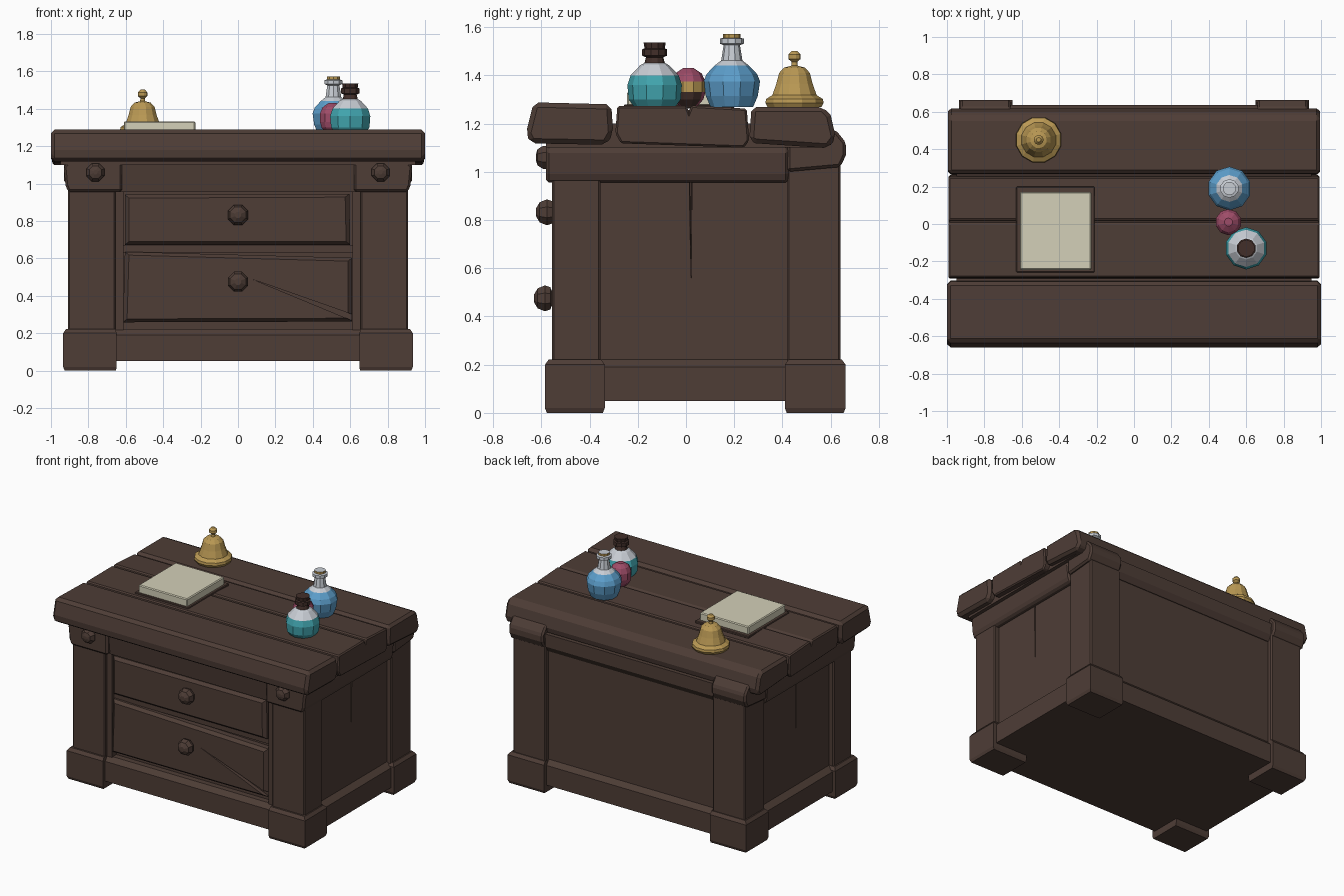
import bpy, bmesh, math
from mathutils import Vector, Matrix

if "Cube" in bpy.data.objects:
    bpy.data.objects.remove(bpy.data.objects["Cube"])


def srgb(r, g, b):
    f = lambda c: (c / 255 / 12.92) if c < 11 else ((c / 255 + 0.055) / 1.055) ** 2.4
    return (f(r), f(g), f(b), 1.0)


def material(name, *rgb):
    m = bpy.data.materials.new(name)
    m.diffuse_color = srgb(*rgb)
    m.use_nodes = True
    m.node_tree.nodes["Principled BSDF"].inputs["Base Color"].default_value = m.diffuse_color
    return m


WOOD = material("dark wood", 78, 61, 54)
CORK = material("dark cork", 66, 47, 42)
GOLD = material("old gold", 186, 153, 84)
PAPER = material("cream paper", 212, 208, 184)
BLUE = material("blue liquid", 92, 158, 203)
TEAL = material("teal liquid", 66, 166, 176)
PINK = material("pink glass", 158, 76, 104)
GLASS = material("pale glass", 200, 205, 212)


def finish(name, bm, mats, bevel=0, mirror=False, cutter=None):
    bmesh.ops.recalc_face_normals(bm, faces=bm.faces)
    me = bpy.data.meshes.new(name)
    bm.to_mesh(me)
    bm.free()
    for m in mats:
        me.materials.append(m)
    ob = bpy.data.objects.new(name, me)
    bpy.context.collection.objects.link(ob)
    if bevel:
        b = ob.modifiers.new("bevel", 'BEVEL')
        b.width, b.segments, b.limit_method = bevel, 1, 'ANGLE'
    if cutter:
        c = ob.modifiers.new("cut", 'BOOLEAN')
        c.object, c.operation, c.solver = cutter, 'DIFFERENCE', 'EXACT'
    if mirror:
        ob.modifiers.new("mirror", 'MIRROR').use_mirror_merge = False
    return ob


def loft(name, loops, mats, **kw):
    """Skin a list of equal-length point loops and cap the ends."""
    bm = bmesh.new()
    rings = [[bm.verts.new(p) for p in lp] for lp in loops]
    n = len(rings[0])
    for a, b in zip(rings, rings[1:]):
        for i in range(n):
            j = (i + 1) % n
            bm.faces.new((a[i], a[j], b[j], b[i]))
    bm.faces.new(rings[0][::-1])
    bm.faces.new(rings[-1])
    return finish(name, bm, mats, **kw)


def block(name, x, y, z, mat=WOOD, **kw):
    rect = lambda h: [(x[0], y[0], h), (x[1], y[0], h), (x[1], y[1], h), (x[0], y[1], h)]
    return loft(name, [rect(z[0]), rect(z[1])], [mat], **kw)


def extrude_x(name, profile, x0, x1, **kw):
    return loft(name, [[(x, y, z) for y, z in profile] for x in (x0, x1)], [WOOD], **kw)


def extrude_y(name, profile, y0, y1, **kw):
    return loft(name, [[(x, y, z) for x, z in profile] for y in (y0, y1)], [WOOD], **kw)


def lathe(name, profile, at, n, mats, rule=None, axis='Z', **kw):
    """Revolve (radius, height) points; rule(face centre, normal) picks the material."""
    bm = bmesh.new()
    rot = Matrix.Rotation(math.pi / 2, 4, 'X') if axis == 'Y' else Matrix()
    rings = [[bm.verts.new((r * math.cos(2 * math.pi * (i + .5) / n),
                            r * math.sin(2 * math.pi * (i + .5) / n), h))
              for i in range(n)] for r, h in profile]
    for a, b in zip(rings, rings[1:]):
        for i in range(n):
            j = (i + 1) % n
            bm.faces.new((a[i], a[j], b[j], b[i]))
    bm.faces.new(rings[0][::-1])
    bm.faces.new(rings[-1])
    bm.normal_update()
    for f in bm.faces:
        if rule:
            f.material_index = rule(f.calc_center_median(), f.normal)
    bm.transform(Matrix.Translation(at) @ rot)
    return finish(name, bm, mats, **kw)


# Cutters for the cracks in the side panel and the lower drawer
side_cut = loft("side_crack_cutter", [[(x, .02 - w, .97), (x, .02 + w, .97), (x, .022, .55)]
                                      for x, w in ((.85, .003), (.90, .009))], [WOOD])
drawer_cut = loft("drawer_crack_cutter", [[(.08, y, .487), (.64, y, .255), (.64, y, .29)]
                                          for y in (-.60, -.525)], [WOOD])
for c in (side_cut, drawer_cut):
    c.hide_render = True
    c.display_type = 'WIRE'

# Carcass and side panels
block("carcass", (-.855, .855), (-.49, .605), (.05, 1.14))
block("side_panel", (.83, .875), (-.40, .45), (.06, 1.1), mirror=True, cutter=side_cut)

# Posts, feet and flared back caps
for tag, py, fy in (("front", (-.556, -.355), (-.585, -.337)), ("back", (.42, .64), (.41, .662))):
    block(tag + "_post", (.655, .91), py, (.15, 1.1), bevel=.008, mirror=True)
    x0, x1, (y0, y1) = .65, .935, fy
    rect = lambda i, h: [(x0 + i * .2, y0 + i, h), (x1 - i, y0 + i, h),
                         (x1 - i, y1 - i, h), (x0 + i * .2, y1 - i, h)]
    loft(tag + "_foot", [rect(.008, 0), rect(0, .02), rect(0, .20), rect(.016, .222)],
         [WOOD], mirror=True)
extrude_x("back_cap", [(.42, 1.0), (.64, 1.02), (.664, 1.07), (.664, 1.12), (.62, 1.175), (.42, 1.175)],
          .66, .93, bevel=.012, mirror=True)

# Rails around the base and under the top
extrude_x("front_base_rail", [(-.45, .05), (-.56, .05), (-.56, .19), (-.53, .222), (-.45, .222)], -.66, .66)
extrude_x("back_base_rail", [(.55, .05), (.635, .05), (.635, .19), (.605, .222), (.55, .222)], -.66, .66)
extrude_y("side_base_rail", [(.80, .05), (.912, .05), (.912, .19), (.875, .222), (.80, .222)],
          -.35, .42, mirror=True)
extrude_y("side_top_rail", [(.62, .955), (.908, .955), (.922, .99), (.932, 1.09), (.90, 1.125), (.62, 1.125)],
          -.58, .425, bevel=.012, mirror=True)
extrude_x("front_top_rail", [(-.45, .955), (-.548, .955), (-.565, 1.10), (-.45, 1.125)], -.63, .63)
extrude_x("back_top_rail", [(.55, .99), (.61, .99), (.635, 1.03), (.635, 1.12), (.55, 1.12)], -.67, .67)
block("drawer_frame_stile", (.612, .66), (-.535, -.45), (.2, .96), mirror=True)
block("drawer_divider", (-.62, .62), (-.515, -.45), (.63, .67))


# Drawer fronts with sloping borders
def drawer(name, corners, **kw):
    cx = sum(p[0] for p in corners) / 4
    cz = sum(p[1] for p in corners) / 4
    inset = [(x - math.copysign(.022, x - cx), z - math.copysign(.018, z - cz)) for x, z in corners]
    loops = [[(x, y, z) for x, z in pts] for y, pts in
             ((-.45, corners), (-.53, corners), (-.552, inset))]
    loft(name, loops, [WOOD], **kw)


drawer("upper_drawer", [(-.605, .672), (.60, .672), (.595, .945), (-.605, .94)])
drawer("lower_drawer", [(-.615, .258), (.61, .262), (.61, .603), (-.605, .635)], cutter=drawer_cut)

# Knobs and corner rosettes
knob = [(.03, -.03), (.03, .0), (.05, .008), (.058, .03), (.045, .06), (.018, .075)]
lathe("upper_knob", knob, (0, -.547, .832), 8, [WOOD], axis='Y')
lathe("lower_knob", knob, (0, -.555, .475), 8, [WOOD], axis='Y')
lathe("corner_rosette", [(.052, -.02), (.052, .015), (.036, .038), (.012, .045)],
      (.762, -.578, 1.06), 8, [WOOD], axis='Y', mirror=True)

# Table top planks, the middle one grooved
extrude_x("front_plank", [(-.632, 1.288), (-.664, 1.16), (-.645, 1.118), (-.33, 1.112), (-.302, 1.16), (-.31, 1.28)],
          -1, 1, bevel=.02)
extrude_x("middle_plank", [(-.285, 1.272), (-.293, 1.16), (-.27, 1.118), (.24, 1.10), (.262, 1.13), (.252, 1.262),
                           (.022, 1.275), (.012, 1.25), (.002, 1.273)], -.992, .992, bevel=.008)
extrude_x("back_plank", [(.272, 1.268), (.262, 1.13), (.29, 1.118), (.59, 1.098), (.622, 1.14), (.60, 1.235), (.57, 1.268)],
          -.995, .995, bevel=.018)
block("top_underlay", (-.95, .95), (-.58, .57), (1.10, 1.2))

# Bell
lathe("bell", [(.115, 1.268), (.125, 1.285), (.122, 1.302), (.095, 1.318), (.078, 1.365), (.066, 1.41),
               (.045, 1.432), (.014, 1.44), (.012, 1.455), (.026, 1.468), (.026, 1.487), (.012, 1.502)],
      (-.51, .45, 0), 12, [GOLD])

# Note book
block("book_cover", (-.63, -.21), (-.258, .20), (1.262, 1.28), bevel=.004)
block("book_pages", (-.61, -.228), (-.245, .172), (1.27, 1.332), PAPER, bevel=.006)

# Blue bottle with stopper
lathe("blue_bottle", [(.088, 1.268), (.108, 1.315), (.117, 1.375), (.105, 1.405), (.072, 1.44), (.044, 1.462),
                      (.034, 1.525), (.05, 1.532), (.05, 1.552), (.036, 1.556), (.036, 1.572)],
      (.51, .19, 0), 10, [BLUE, GLASS, GOLD],
      lambda c, n: 0 if c.z < 1.44 else 2 if 1.557 < c.z and n.z < .5 else 1)

# Teal bottle with cork
lathe("teal_bottle", [(.085, 1.268), (.108, 1.3), (.113, 1.36), (.10, 1.40), (.06, 1.442), (.042, 1.452),
                      (.036, 1.475), (.052, 1.482), (.052, 1.508), (.042, 1.512), (.046, 1.536)],
      (.60, -.13, 0), 10, [TEAL, GLASS, CORK],
      lambda c, n: 0 if c.z < 1.40 else 1 if c.z < 1.452 else 2)

# Small round flask, pink with a gold and dark patch on its right side
lathe("pink_flask", [(.035, 1.27), (.062, 1.30), (.07, 1.33), (.07, 1.375), (.055, 1.408), (.022, 1.43)],
      (.505, .01, 0), 10, [PINK, GOLD, CORK],
      lambda c, n: 0 if n.x < .3 or c.z > 1.385 else 1 if c.z > 1.33 else 2)
